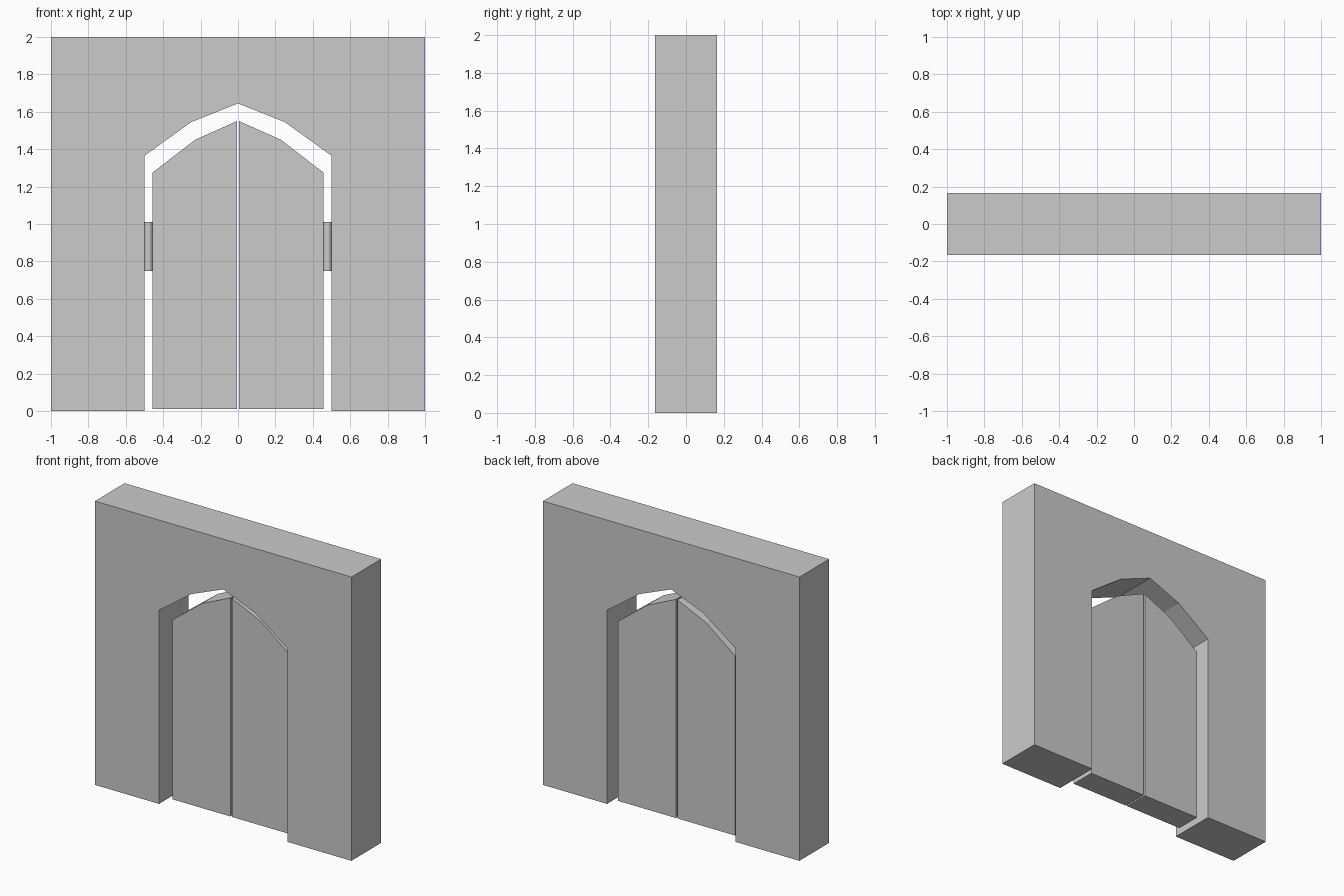
import bpy, bmesh

if "Cube" in bpy.data.objects:
    bpy.data.objects.remove(bpy.data.objects["Cube"])


def prism(name, profile, y0, y1):
    """Extrude an (x, z) outline from y0 to y1."""
    bm = bmesh.new()
    face = bm.faces.new([bm.verts.new((x, y0, z)) for x, z in profile])
    ext = bmesh.ops.extrude_face_region(bm, geom=[face])
    verts = [v for v in ext["geom"] if isinstance(v, bmesh.types.BMVert)]
    bmesh.ops.translate(bm, verts=verts, vec=(0, y1 - y0, 0))
    bmesh.ops.recalc_face_normals(bm, faces=bm.faces)
    mesh = bpy.data.meshes.new(name)
    bm.to_mesh(mesh)
    bm.free()
    obj = bpy.data.objects.new(name, mesh)
    bpy.context.collection.objects.link(obj)
    return obj


# Wall with a pointed arch opening that runs down to the floor
arch = [(0.5, 0), (0.5, 1.365), (0.25, 1.545), (0, 1.645)]
arch += [(-x, z) for x, z in reversed(arch[:-1])]
prism("arch_wall", [(-1, 0), (-1, 2), (1, 2), (1, 0)] + arch, -0.165, 0.165)

# Pair of door leaves with pivot hinges in the side gaps
leaf = [(0.006, 0.01), (0.457, 0.01), (0.457, 1.275), (0.23, 1.45), (0.006, 1.55)]
for side, label in ((-1, "left"), (1, "right")):
    prism(f"{label}_door", [(side * x, z) for x, z in leaf], -0.077, 0.105)
    bpy.ops.mesh.primitive_cylinder_add(
        vertices=16, radius=0.0215, depth=0.26, location=(side * 0.4785, 0.014, 0.88))
    bpy.context.object.name = f"{label}_hinge"
